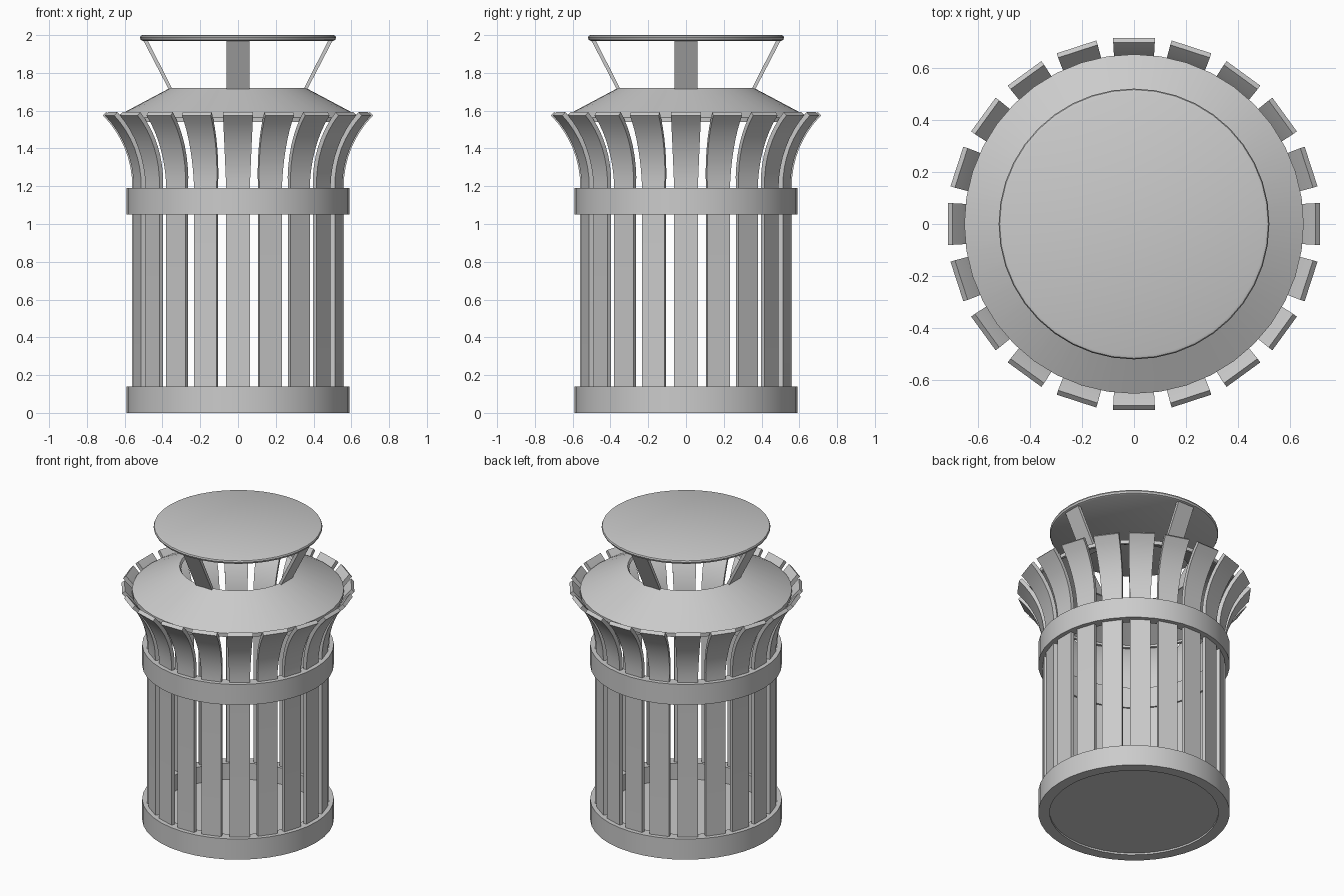
import bpy, bmesh, math
from mathutils import Matrix

if "Cube" in bpy.data.objects:
    bpy.data.objects.remove(bpy.data.objects["Cube"])

metal = bpy.data.materials.new("grey metal")
metal.diffuse_color = (0.6, 0.6, 0.6, 1)
metal.use_nodes = True
metal.node_tree.nodes["Principled BSDF"].inputs["Base Color"].default_value = metal.diffuse_color
SIDES = 40


def finish(name, bm, smooth=None):
    bmesh.ops.recalc_face_normals(bm, faces=bm.faces[:])
    mesh = bpy.data.meshes.new(name)
    bm.to_mesh(mesh)
    bm.free()
    mesh.materials.append(metal)
    ob = bpy.data.objects.new(name, mesh)
    bpy.context.collection.objects.link(ob)
    if smooth:
        bpy.ops.object.select_all(action='DESELECT')
        ob.select_set(True)
        bpy.context.view_layer.objects.active = ob
        bpy.ops.object.shade_smooth_by_angle(angle=math.radians(smooth))
    return ob


def lathe(name, profile, closed=True, smooth=None):
    """Revolve (r, z) points; closed joins last to first, else both ends are capped."""
    bm = bmesh.new()
    rings = []
    for r, z in profile:
        rings.append([bm.verts.new((r * math.cos(2 * math.pi * i / SIDES),
                                    r * math.sin(2 * math.pi * i / SIDES), z))
                      for i in range(SIDES)])
    for k in range(len(rings) if closed else len(rings) - 1):
        a, b = rings[k], rings[(k + 1) % len(rings)]
        for i in range(SIDES):
            j = (i + 1) % SIDES
            bm.faces.new((a[i], a[j], b[j], b[i]))
    if not closed:
        bm.faces.new(rings[0])
        bm.faces.new(rings[-1])
    return finish(name, bm, smooth)


def strap(bm, sections, angle):
    """Bent bar: sections of (outer r, z, inner r, z, half width), turned about z."""
    rot = Matrix.Rotation(angle, 3, 'Z')
    rows = []
    for ro, zo, ri, zi, h in sections:
        pts = ((ro, -h, zo), (ro, h, zo), (ri, h, zi), (ri, -h, zi))
        rows.append([bm.verts.new(rot @ Matrix.Translation(p).to_translation())
                     for p in pts])
    for a, b in zip(rows, rows[1:]):
        for i in range(4):
            j = (i + 1) % 4
            bm.faces.new((a[i], a[j], b[j], b[i]))
    bm.faces.new(rows[0])
    bm.faces.new(rows[-1])


# Bands and floor
lathe("lower_band", [(0.59, 0), (0.59, 0.14), (0.52, 0.14), (0.52, 0)], smooth=30)
lathe("upper_band", [(0.59, 1.05), (0.59, 1.19), (0.525, 1.19), (0.525, 1.05)], smooth=30)
lathe("floor_plate", [(0.53, 0.012), (0.53, 0.03)], closed=False)

# Twenty slats: straight below, flaring outward on an arc above
T, R = 0.025, 0.53
sections = [(0.56, 0.02, 0.56 - T, 0.02, 0.063), (0.56, 1.2, 0.56 - T, 1.2, 0.063)]
for k in range(1, 9):
    t = math.radians(45) * k / 8
    c, s = math.cos(t), math.sin(t)
    sections.append((0.56 + R - R * c, 1.2 + R * s,
                     0.56 + R - (R + T) * c, 1.2 + (R + T) * s,
                     0.063 + 0.017 * k / 8))
bm = bmesh.new()
for i in range(20):
    strap(bm, sections, 2 * math.pi * i / 20)
finish("slats", bm, 30)

# Conical hood with an open top and short rim
lathe("hood", [(0.36, 1.72), (0.652, 1.565), (0.652, 1.54), (0.635, 1.54),
               (0.635, 1.555), (0.35, 1.705)], smooth=25)

# Four leaning supports
bm = bmesh.new()
for i in range(4):
    strap(bm, [(0.365, 1.71, 0.345, 1.71, 0.06), (0.503, 1.975, 0.48, 1.975, 0.06)],
          math.pi / 2 * i)
finish("lid_supports", bm)

# Round lid with softened rim
lathe("lid", [(0.505, 1.97), (0.515, 1.975), (0.52, 1.987), (0.516, 1.996), (0.506, 2.0)],
      closed=False, smooth=40)
